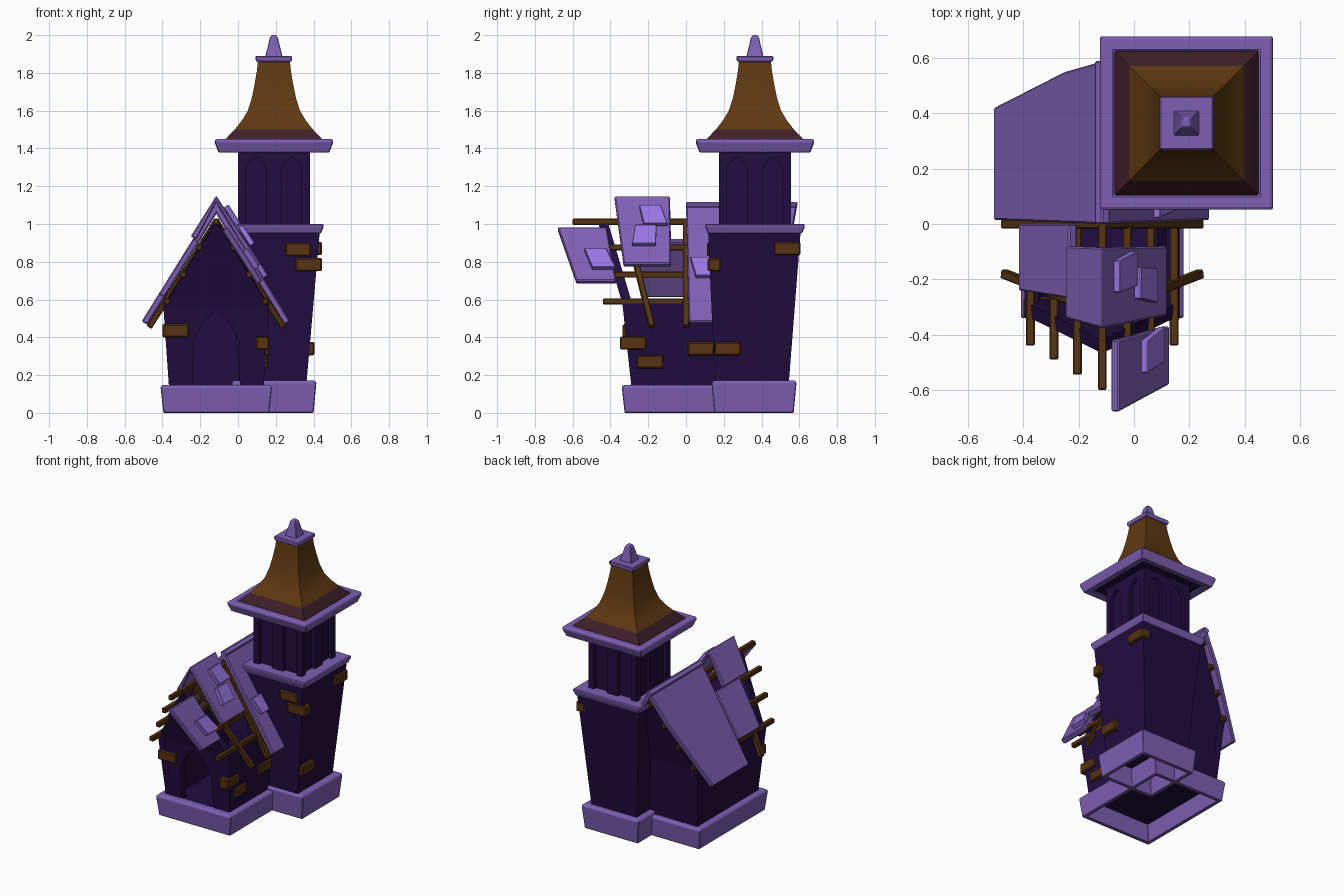
import bpy, bmesh
from mathutils import Vector, Matrix

old = bpy.data.objects.get("Cube")
if old:
    bpy.data.objects.remove(old, do_unlink=True)


def material(name, rgb):
    m = bpy.data.materials.new(name)
    m.use_nodes = True
    m.diffuse_color = (*rgb, 1)
    m.node_tree.nodes["Principled BSDF"].inputs["Base Color"].default_value = (*rgb, 1)
    return m


PURPLE = material("slate purple", (0.21, 0.115, 0.46))
LIGHT = material("light lilac", (0.32, 0.18, 0.76))
DARK = material("deep violet", (0.0155, 0.004, 0.052))
BROWN = material("timber brown", (0.095, 0.033, 0.006))
RUST = material("roof brown", (0.115, 0.04, 0.006))
RIM = material("plum brown", (0.05, 0.014, 0.022))

RIDGE = -0.115          # x of the house ridge
TX, TY = 0.19, 0.365    # tower centre


def make(name, verts, faces, mat, bevel=0.0, recalc=True):
    me = bpy.data.meshes.new(name)
    me.from_pydata([tuple(v) for v in verts], [], faces)
    if recalc:
        bm = bmesh.new()
        bm.from_mesh(me)
        bmesh.ops.recalc_face_normals(bm, faces=bm.faces)
        bm.to_mesh(me)
        bm.free()
    me.materials.append(mat)
    ob = bpy.data.objects.new(name, me)
    bpy.context.scene.collection.objects.link(ob)
    if bevel:
        b = ob.modifiers.new("soft edge", "BEVEL")
        b.width, b.segments = bevel, 1
    return ob


def loft(name, rings, mat, bevel=0.0, hollow=False):
    """Stack rectangles (cx, cy, half x, half y, z); hollow joins last to first."""
    verts, faces = [], []
    for cx, cy, hx, hy, z in rings:
        verts += [(cx + sx * hx, cy + sy * hy, z) for sx, sy in ((-1, -1), (1, -1), (1, 1), (-1, 1))]
    n = len(rings)
    for r in range(n if hollow else n - 1):
        a, b = 4 * r, 4 * ((r + 1) % n)
        faces += [(a + i, a + (i + 1) % 4, b + (i + 1) % 4, b + i) for i in range(4)]
    if not hollow:
        faces += [(3, 2, 1, 0), tuple(range(4 * n - 4, 4 * n))]
    return make(name, verts, faces, mat, bevel)


def sheet(name, verts, faces, mat, thick, out, bevel=0.0):
    """Thick panel whose given surface faces the direction out."""
    a, b, c = (Vector(verts[i]) for i in faces[0][:3])
    if (b - a).cross(c - b).dot(Vector(out)) < 0:
        faces = [tuple(reversed(f)) for f in faces]
    ob = make(name, verts, faces, mat, recalc=False)
    s = ob.modifiers.new("thickness", "SOLIDIFY")
    s.thickness, s.offset = thick, -1
    if bevel:
        b = ob.modifiers.new("soft edge", "BEVEL")
        b.width, b.segments = bevel, 1
    return ob


def beam(name, p, q, w=0.032):
    p, q = Vector(p), Vector(q)
    d = (q - p).normalized()
    side = d.cross(Vector((0, 1, 0)) if abs(d.y) < 0.8 else Vector((0, 0, 1))).normalized()
    up = d.cross(side)
    verts = [e + (side * i + up * j) * w / 2 for e in (p, q) for i, j in ((-1, -1), (1, -1), (1, 1), (-1, 1))]
    faces = [(0, 1, 2, 3), (4, 5, 6, 7)] + [(i, (i + 1) % 4, 4 + (i + 1) % 4, 4 + i) for i in range(4)]
    return make(name, verts, faces, BROWN, 0.004)


def brick(name, x, y, z, sx, sy):
    return loft(name, [(x, y, sx / 2, sy / 2, z - 0.035), (x, y, sx / 2, sy / 2, z + 0.035)], BROWN, 0.007)


# Hollow stone plinths
def plinth(name, cx, cy, hx, hy, h):
    t = 0.04
    loft(name, [(cx, cy, hx - 0.015, hy - 0.015, 0), (cx, cy, hx, hy, h - 0.012), (cx, cy, hx - 0.01, hy - 0.01, h),
                (cx, cy, hx - t - 0.02, hy - t - 0.02, h), (cx, cy, hx - t, hy - t, 0)], PURPLE, 0.004, True)


plinth("house_plinth", RIDGE, 0.045, 0.295, 0.385, 0.148)
plinth("tower_plinth", TX, 0.36, 0.225, 0.225, 0.172)
loft("house_floor", [(RIDGE, 0.045, 0.25, 0.34, 0.12), (RIDGE, 0.045, 0.25, 0.34, 0.135)], DARK)

# Tower shaft, ledge and belfry
loft("tower_shaft", [(0.185, 0.348, 0.175, 0.194, 0.13), (TX, 0.362, 0.243, 0.245, 0.96)], DARK)
loft("tower_ledge", [(TX, TY, 0.25, 0.25, 0.95), (TX, TY, 0.265, 0.265, 0.99), (TX, TY, 0.262, 0.262, 1.0)], PURPLE, 0.005)
loft("belfry_core", [(TX, TY, 0.165, 0.165, 0.99), (TX, TY, 0.165, 0.165, 1.41)], DARK)
ARCH = [(-1, 0), (-1, 0.84), (-0.7, 0.92), (0, 1), (0.7, 0.92), (1, 0.84), (1, 0)]
outline = [(-0.19, 0.99)]
for c in (-0.095, 0.095):
    outline += [(c + 0.052 * u, 1.0 + 0.355 * v - (0.01 if v == 0 else 0)) for u, v in ARCH]
outline += [(0.19, 0.99), (0.19, 1.41), (-0.19, 1.41)]
for k, side in enumerate(("front", "left", "back", "right")):
    rot = Matrix.Rotation(k * 1.5707963, 3, "Z")
    pts = [rot @ Vector((u, -0.19, z)) + Vector((TX, TY, 0)) for u, z in outline]
    sheet("belfry_arches_" + side, pts, [tuple(range(len(pts)))], DARK, 0.026, rot @ Vector((0, -1, 0)))
    if k == 0:
        continue

# Tower roof
square = lambda h, z: (TX, TY, h, h, z)
loft("tower_eave", [square(0.293, 1.377), square(0.315, 1.435), square(0.308, 1.45),
                    square(0.262, 1.45), square(0.25, 1.385)], PURPLE, 0.005, True)
loft("eave_soffit", [square(0.262, 1.395), square(0.262, 1.41)], DARK)
roof = loft("tower_roof", [square(h, z) for h, z in (
    (0.262, 1.435), (0.25, 1.456), (0.207, 1.5), (0.168, 1.55), (0.138, 1.6),
    (0.116, 1.67), (0.102, 1.74), (0.09, 1.81), (0.084, 1.87))], RUST)
roof.data.materials.append(RIM)
for p in roof.data.polygons:
    p.material_index = 1 if p.center.z < 1.5 else 0
bpy.ops.object.select_all(action="DESELECT")
roof.select_set(True)
bpy.context.view_layer.objects.active = roof
bpy.ops.object.shade_smooth_by_angle()
loft("roof_cap", [square(0.088, 1.858), square(0.097, 1.865), square(0.097, 1.89)], PURPLE, 0.005)
loft("finial", [square(0.046, 1.885), square(0.032, 1.94), square(0.022, 1.985), square(0.012, 2.0)], PURPLE, 0.003)


# House walls, leaning outward with pointed gables
def wall_y(z, back):
    lean = 0.1 * (min(z, 0.56) - 0.15) + 0.3 * max(0, z - 0.56)
    return 0.395 + 0.9 * lean if back else -0.29 - lean


DOOR = [(-0.125, 0.13), (-0.12, 0.38), (-0.075, 0.47), (0, 0.545), (0.075, 0.47), (0.12, 0.38), (0.125, 0.13)]
for name, back in (("front_wall", False), ("back_wall", True)):
    low = [(-0.25, 0.13)] + ([] if back else DOOR) + [(0.25, 0.13), (0.28, 0.56), (-0.28, 0.56)]
    n = len(low)
    pts = [(RIDGE + x, wall_y(z, back), z) for x, z in low + [(0, 1.015)]]
    sheet(name, pts, [tuple(range(n)), (n - 1, n - 2, n)], DARK, 0.05, (0, 1 if back else -1, 0))
for name, s in (("left_wall", 1), ("right_wall", -1)):
    pts = [(RIDGE + s * h, wall_y(z, b), z) for h, z, b in
           ((0.25, 0.13, False), (0.25, 0.13, True), (0.281, 0.58, True), (0.281, 0.58, False))]
    sheet(name, pts, [(0, 1, 2, 3)], DARK, 0.05, (s, 0, 0))

# Purlins along the house and rafters down its slopes
beam("ridge_beam", (RIDGE, -0.6, 1.012), (RIDGE, 0.57, 1.012))
for s, side in ((1, "left"), (-1, "right")):
    for i, (dx, z, y) in enumerate(((0.26, 0.59, -0.44), (0.175, 0.732, -0.49), (0.09, 0.876, -0.545))):
        beam(f"purlin_{side}_{i}", (RIDGE + s * dx, y, z), (RIDGE + s * dx, wall_y(z, True) + 0.03, z))
    beam(f"front_rafter_{side}", (RIDGE + s * 0.355, -0.18, 0.455), (RIDGE, -0.32, 1.015))
    beam(f"middle_rafter_{side}", (RIDGE + s * 0.355, 0.0, 0.455), (RIDGE, 0.0, 1.015))

# Broken roof slabs
for s, side, edge in ((1, "left", 0.39), (-1, "right", 0.395)):
    sheet(f"rear_roof_{side}", [(RIDGE, 0.0, 1.12), (RIDGE + s * edge, 0.015, 0.485),
                                (RIDGE + s * edge, 0.42, 0.485), (RIDGE + s * 0.14, 0.55, 0.893), (RIDGE, 0.59, 1.12)],
          [(0, 1, 2, 3, 4)], PURPLE, 0.035, (s, 0, 0.6), 0.006)
sheet("ridge_slab", [(RIDGE, -0.378, 1.15), (RIDGE, -0.085, 1.15), (0.12, -0.08, 0.79), (0.12, -0.33, 0.79),
                     (-0.25, -0.08, 0.935), (-0.25, -0.34, 0.935)],
      [(0, 3, 2, 1), (0, 1, 4, 5)], PURPLE, 0.035, (1, 0, 0.6), 0.006)
sheet("loose_slab_right", [(-0.42, 0.0, 0.63), (-0.42, -0.24, 0.63), (-0.235, -0.27, 0.925), (-0.235, 0.0, 0.925)],
      [(0, 1, 2, 3)], PURPLE, 0.035, (-1, 0, 0.6), 0.006)
sheet("loose_slab_left", [(-0.055, -0.68, 0.985), (-0.055, -0.42, 0.985), (0.13, -0.37, 0.7), (0.13, -0.58, 0.7)],
      [(0, 1, 2, 3)], PURPLE, 0.035, (1, 0, 0.6), 0.006)

# Pale shingles resting on the left slope: centre and slant along y
for i, (x, y, z, skew) in enumerate(((-0.03, -0.178, 1.045, 0.01), (0.045, -0.22, 0.94, -0.01),
                                     (0.07, -0.46, 0.815, 0.018), (0.115, 0.095, 0.77, 0.012))):
    dx, dz = 0.032, -0.05
    pts = [(x - dx, y - 0.06 - skew, z - dz), (x - dx, y + 0.055 - skew, z - dz),
           (x + dx, y + 0.07 + skew, z + dz), (x + dx, y - 0.055 + skew, z + dz)]
    pts = [(px + 0.012, py, pz + 0.008) for px, py, pz in pts]
    sheet(f"shingle_{i}", pts, [(0, 1, 2, 3)], LIGHT, 0.03, (1, 0, 0.6), 0.003)

# Exposed bricks: centre and plan size
for i, b in enumerate(((0.318, 0.135, 0.865, 0.135, 0.05), (0.375, 0.15, 0.785, 0.14, 0.07),
                       (0.41, 0.535, 0.87, 0.07, 0.14), (0.365, 0.22, 0.34, 0.08, 0.14))):
    brick(f"tower_brick_{i}", *b)
for i, b in enumerate(((-0.33, -0.3, 0.435, 0.14, 0.07), (0.13, -0.28, 0.37, 0.07, 0.14),
                       (0.125, -0.19, 0.27, 0.07, 0.14), (0.13, 0.08, 0.34, 0.07, 0.14))):
    brick(f"house_brick_{i}", *b)
